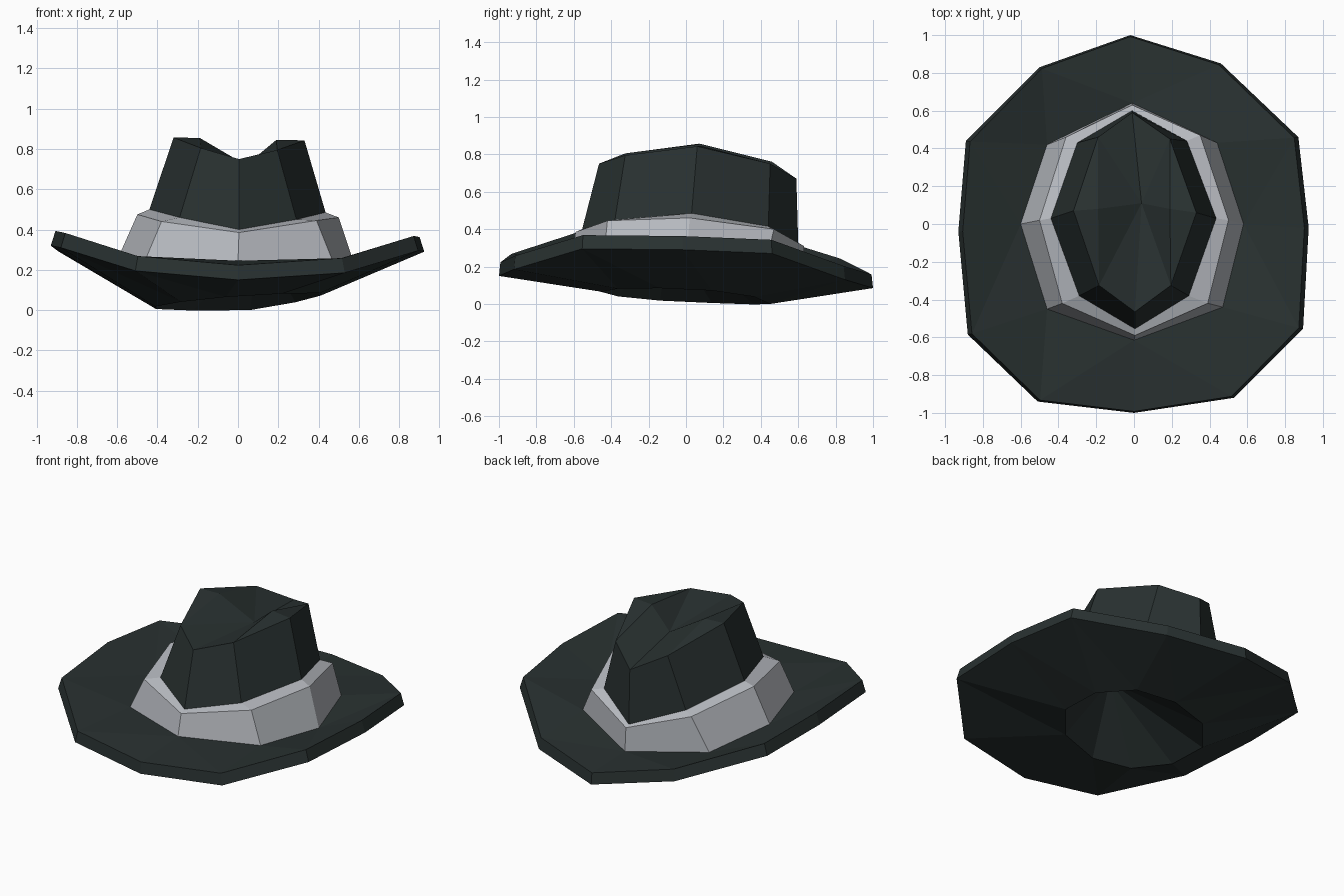
import bpy
import math

if "Cube" in bpy.data.objects:
    bpy.data.objects.remove(bpy.data.objects["Cube"])


def material(name, rgb):
    m = bpy.data.materials.new(name)
    m.diffuse_color = (*rgb, 1.0)
    m.use_nodes = True
    m.node_tree.nodes["Principled BSDF"].inputs["Base Color"].default_value = m.diffuse_color
    return m


felt = material("dark_green_felt", (0.022, 0.031, 0.0305))
ribbon = material("light_grey_ribbon", (0.47, 0.49, 0.525))


def stitch(a, na, b, nb):
    """Faces joining ring a (below / inside) to ring b; rings run anticlockwise from the front."""
    if na == nb:
        return [(a + i, a + (i + 1) % na, b + (i + 1) % nb, b + i) for i in range(na)]
    faces, i, j = [], 0, 0
    while i < na or j < nb:
        if j >= nb or (i < na and (i + 0.5) / na <= (j + 0.5) / nb):
            faces.append((a + i % na, a + (i + 1) % na, b + j % nb))
            i += 1
        else:
            faces.append((a + i % na, b + (j + 1) % nb, b + j % nb))
            j += 1
    return faces


def lofted(name, rings, mat, base_apex=None, extra_verts=(), extra_faces=()):
    verts, starts = [], []
    for r in rings:
        starts.append(len(verts))
        verts += r
    faces = []
    for k in range(len(rings) - 1):
        faces += stitch(starts[k], len(rings[k]), starts[k + 1], len(rings[k + 1]))
    if base_apex:
        n = len(rings[0])
        faces += [(len(verts), (i + 1) % n, i) for i in range(n)]
        verts.append(base_apex)
    base = len(verts)
    verts += list(extra_verts)
    # cap faces: numbers index the last ring, letters the extra points
    for f in extra_faces:
        faces.append(tuple(starts[-1] + v if isinstance(v, int) else base + "abc".index(v) for v in f))
    me = bpy.data.meshes.new(name)
    me.from_pydata(verts, [], faces)
    me.materials.append(mat)
    ob = bpy.data.objects.new(name, me)
    bpy.context.collection.objects.link(ob)
    return ob


# Brim: upturned at the sides, twelve-sided edge, hollow head opening below
rim_bottom = [(0, -1.0, .15), (.53, -.92, .185), (.895, -.555, .295), (.925, -.02, .29),
              (.87, .46, .27), (.46, .85, .13), (-.02, 1.0, .085), (-.5, .83, .17),
              (-.89, .44, .29), (-.93, -.04, .32), (-.88, -.585, .31), (-.51, -.94, .195)]
rim_top = [(x * .975, y * .992, z + .073) for x, y, z in rim_bottom]
opening = []
for i in range(10):
    t = math.radians(36 * i - 90)
    c, s = math.cos(t), math.sin(t)
    opening.append((.43 * c + .06 * s * s * s, .45 * s, .045 + .035 * c - .02 * s - .025 * max(s, 0) ** 4))
band_base = [(0, -.615, .245), (.47, -.44, .245), (.58, 0, .22), (.44, .43, .23),
             (-.01, .64, .16), (-.46, .42, .19), (-.6, 0, .25), (-.46, -.45, .25)]
lofted("brim", [opening, rim_bottom, rim_top, band_base], felt, base_apex=(.11, -.09, .36))

# Crown: tapered eight-sided wall with a pinched, dented top
crown_base = [(0.005, -.555, .4), (.29, -.38, .45), (.435, .03, .485), (.28, .44, .415),
              (-.01, .6, .32), (-.3, .43, .425), (-.44, .03, .5), (-.29, -.38, .46)]
crown_top = [(0.005, -.465, .75), (.195, -.325, .795), (.33, .06, .843), (.19, .45, .75),
             (-.01, .59, .67), (-.19, .46, .76), (-.32, .07, .857), (-.185, -.325, .805)]
lofted("crown", [crown_base, crown_top], felt,
       extra_verts=[(.19, .08, .845), (-.19, .08, .855), (.04, .11, .72)],
       extra_faces=[(1, 2, "a"), (2, 3, "a"), (5, 6, "b"), (6, 7, "b"),
                    (0, 1, "c"), (1, "a", "c"), ("a", 3, "c"), (3, 4, "c"),
                    (4, 5, "c"), (5, "b", "c"), ("b", 7, "c"), (7, 0, "c")])

# Ribbon band: sloped outer wall with a narrow bevel up to the crown
band_top = [(0.005, -.59, .385), (.39, -.42, .445), (.5, .02, .46), (.35, .47, .4),
            (-.01, .63, .31), (-.36, .46, .41), (-.5, .02, .475), (-.38, -.42, .44)]
lofted("hat_band", [band_base, band_top, crown_base], ribbon)
